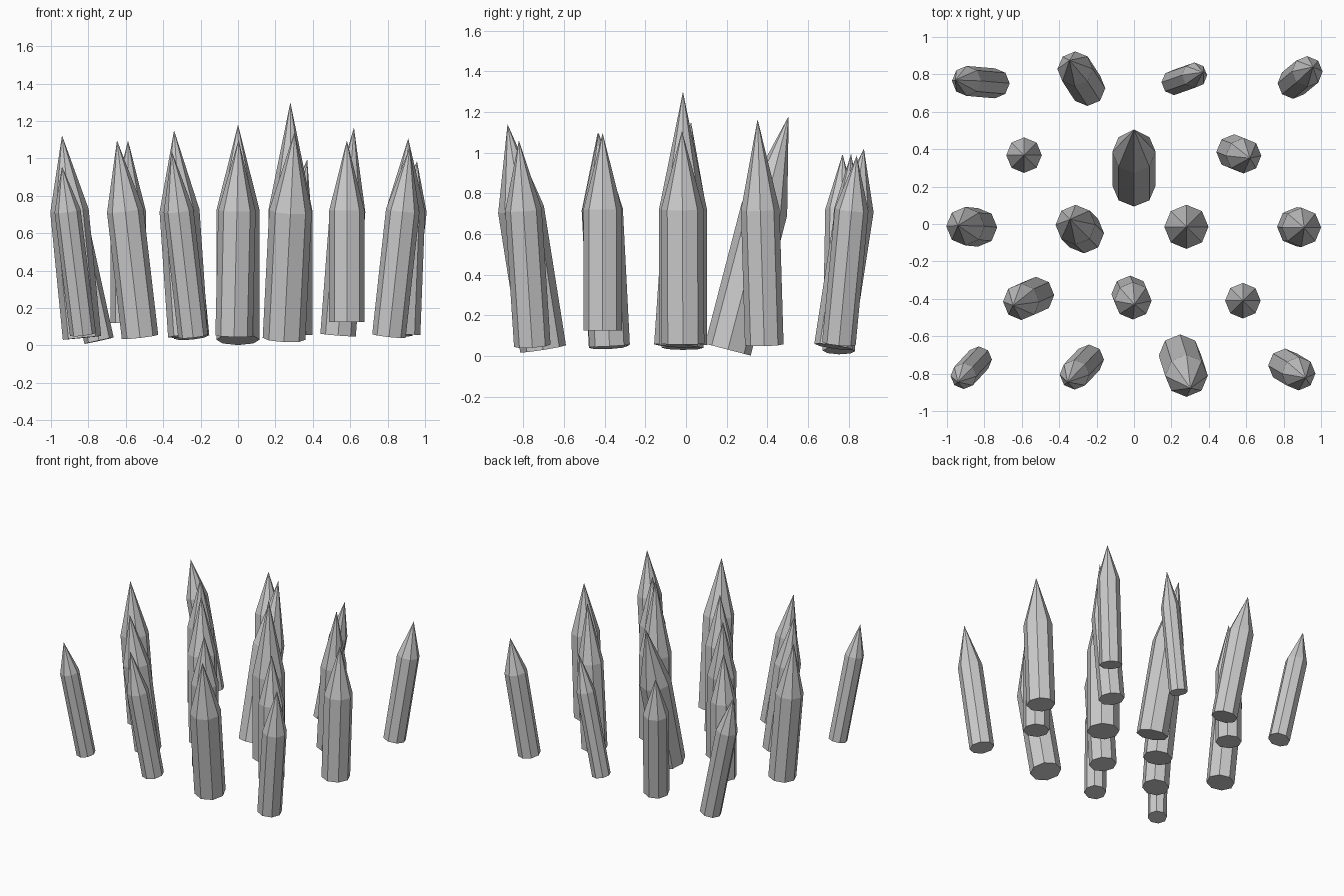
import bpy, bmesh, math
from mathutils import Vector

SHOULDER_Z = 0.72   # height where every shaft turns into its point
SIDES = 8

# radius, base centre, tip
STAKES = [
    # back row
    (0.080, (-0.743, 0.752, 0.025), (-0.955, 0.770, 0.993)),
    (0.095, (-0.248, 0.725, 0.045), (-0.345, 0.875, 1.020)),
    (0.068, (0.214, 0.757, 0.065), (0.370, 0.812, 0.995)),
    (0.083, (0.850, 0.752, 0.060), (0.957, 0.840, 0.985)),
    # second row
    (0.095, (-0.588, 0.368, 0.120), (-0.588, 0.368, 1.096)),
    (0.116, (0.000, 0.206, 0.031), (0.000, 0.505, 1.180)),
    (0.095, (0.535, 0.385, 0.055), (0.620, 0.352, 1.165)),
    # middle row
    (0.103, (-0.834, -0.018, 0.040), (-0.941, -0.008, 1.123)),
    (0.107, (-0.267, -0.050, 0.050), (-0.342, 0.025, 1.150)),
    (0.118, (0.280, -0.015, 0.055), (0.280, -0.015, 1.300)),
    (0.105, (0.870, -0.015, 0.060), (0.910, -0.020, 1.107)),
    # fourth row
    (0.098, (-0.524, -0.380, 0.045), (-0.647, -0.435, 1.096)),
    (0.100, (-0.021, -0.376, 0.050), (0.003, -0.430, 1.100)),
    (0.095, (0.582, -0.410, 0.125), (0.582, -0.410, 1.096)),
    # front row
    (0.070, (-0.829, -0.724, 0.060), (-0.941, -0.845, 0.957)),
    (0.080, (-0.240, -0.724, 0.050), (-0.355, -0.845, 1.040)),
    (0.114, (0.246, -0.703, 0.035), (0.302, -0.878, 1.140)),
    (0.090, (0.807, -0.756, 0.050), (0.918, -0.822, 1.060)),
]


def make_stake(name, radius, base, tip):
    """Octagonal shaft with a pointed end, leaning from base to tip."""
    base, tip = Vector(base), Vector(tip)
    axis = tip - base
    length = axis.length
    shaft = length * (SHOULDER_Z - base.z) / axis.z

    bm = bmesh.new()
    rings = []
    for z in (0, shaft):
        rings.append([bm.verts.new((radius * math.cos(a), radius * math.sin(a), z))
                      for a in (2 * math.pi * i / SIDES for i in range(SIDES))])
    point = bm.verts.new((0, 0, length))
    low, high = rings
    bm.faces.new(low[::-1])
    for i in range(SIDES):
        j = (i + 1) % SIDES
        bm.faces.new((low[i], low[j], high[j], high[i]))
        bm.faces.new((high[i], high[j], point))
    mesh = bpy.data.meshes.new(name)
    bm.to_mesh(mesh)
    bm.free()

    obj = bpy.data.objects.new(name, mesh)
    obj.location = base
    obj.rotation_mode = 'QUATERNION'
    obj.rotation_quaternion = Vector((0, 0, 1)).rotation_difference(axis)
    bpy.context.collection.objects.link(obj)


for n, (radius, base, tip) in enumerate(STAKES, 1):
    make_stake(f"stake_{n:02d}", radius, base, tip)
